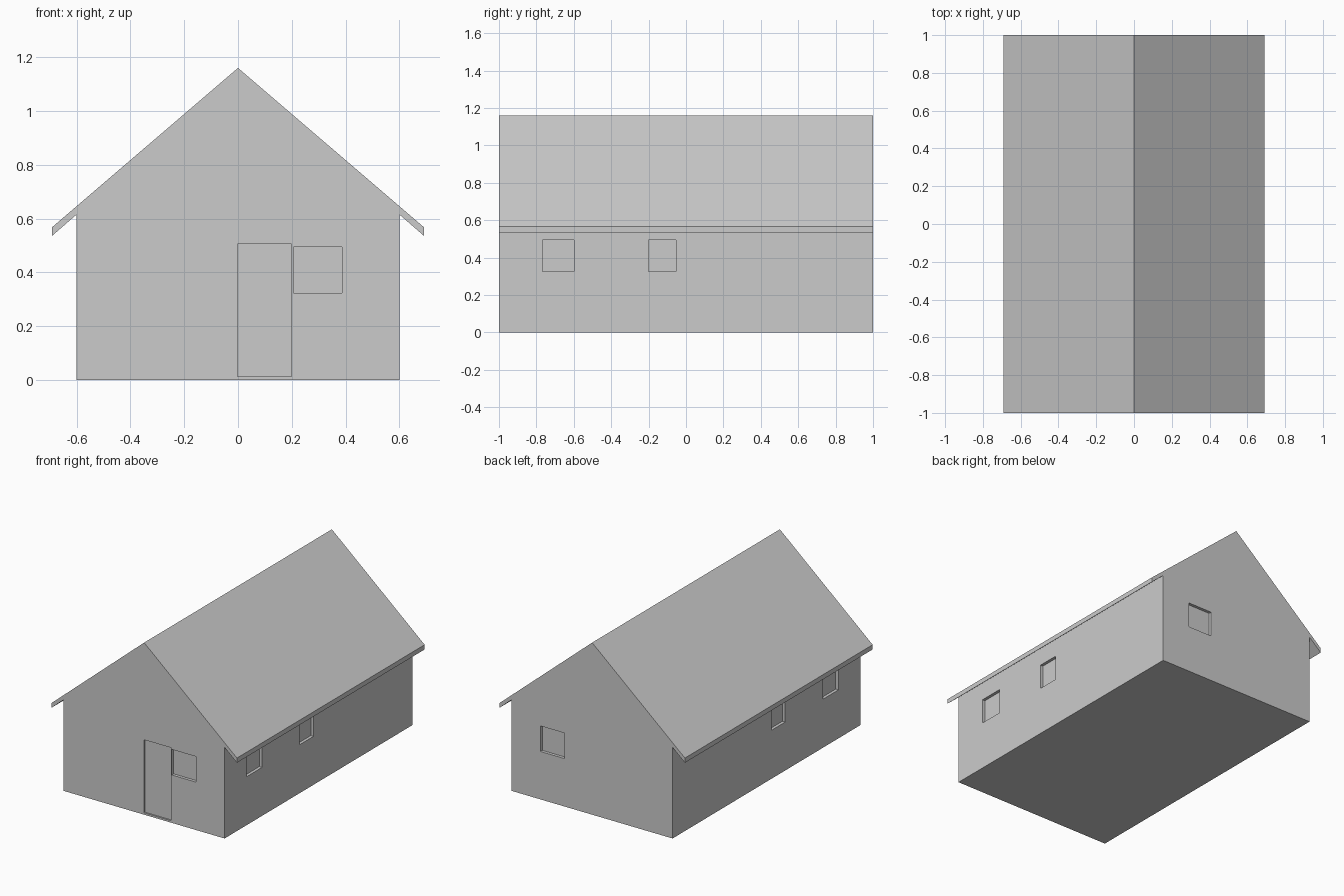
import bpy, bmesh

if "Cube" in bpy.data.objects:
    bpy.data.objects.remove(bpy.data.objects["Cube"])


def new_object(name, bm):
    bmesh.ops.recalc_face_normals(bm, faces=bm.faces)
    mesh = bpy.data.meshes.new(name)
    bm.to_mesh(mesh)
    bm.free()
    obj = bpy.data.objects.new(name, mesh)
    bpy.context.collection.objects.link(obj)
    return obj


def add_box(bm, lo, hi):
    cube = bmesh.ops.create_cube(bm, size=1)["verts"]
    for v in cube:
        v.co = [(a + b) / 2 + c * (b - a) for a, b, c in zip(lo, hi, v.co)]


# House shell: walls and overhanging gable roof as one extruded section
half = [(0.6, 0), (0.6, 0.615), (0.692, 0.535), (0.692, 0.567)]
section = half + [(0, 1.16)] + [(-x, z) for x, z in reversed(half)]
bm = bmesh.new()
face = bm.faces.new([bm.verts.new((x, -1, z)) for x, z in section])
ext = bmesh.ops.extrude_face_region(bm, geom=[face])["geom"]
bmesh.ops.translate(bm, vec=(0, 2, 0),
                    verts=[g for g in ext if isinstance(g, bmesh.types.BMVert)])
house = new_object("house_shell", bm)

# Recesses for windows and door
depth, out = 0.02, 0.05
bm = bmesh.new()
for s in (-1, 1):
    # Gable windows, front and back
    y0, y1 = sorted((s * (1 - depth), s * (1 + out)))
    add_box(bm, (0.206, y0, 0.323), (0.386, y1, 0.495))
    # Two windows on each long wall
    x0, x1 = sorted((s * (0.6 - depth), s * (0.6 + out)))
    for a, b in ((-0.767, -0.6), (-0.2, -0.053)):
        add_box(bm, (x0, a, 0.327), (x1, b, 0.495))
# Front door
add_box(bm, (-0.002, -1 - out, 0.013), (0.199, -0.99, 0.505))
cutter = new_object("opening_cutter", bm)
cutter.hide_render = True
cutter.hide_set(True)

cut = house.modifiers.new("openings", "BOOLEAN")
cut.operation = "DIFFERENCE"
cut.solver = "EXACT"
cut.object = cutter
